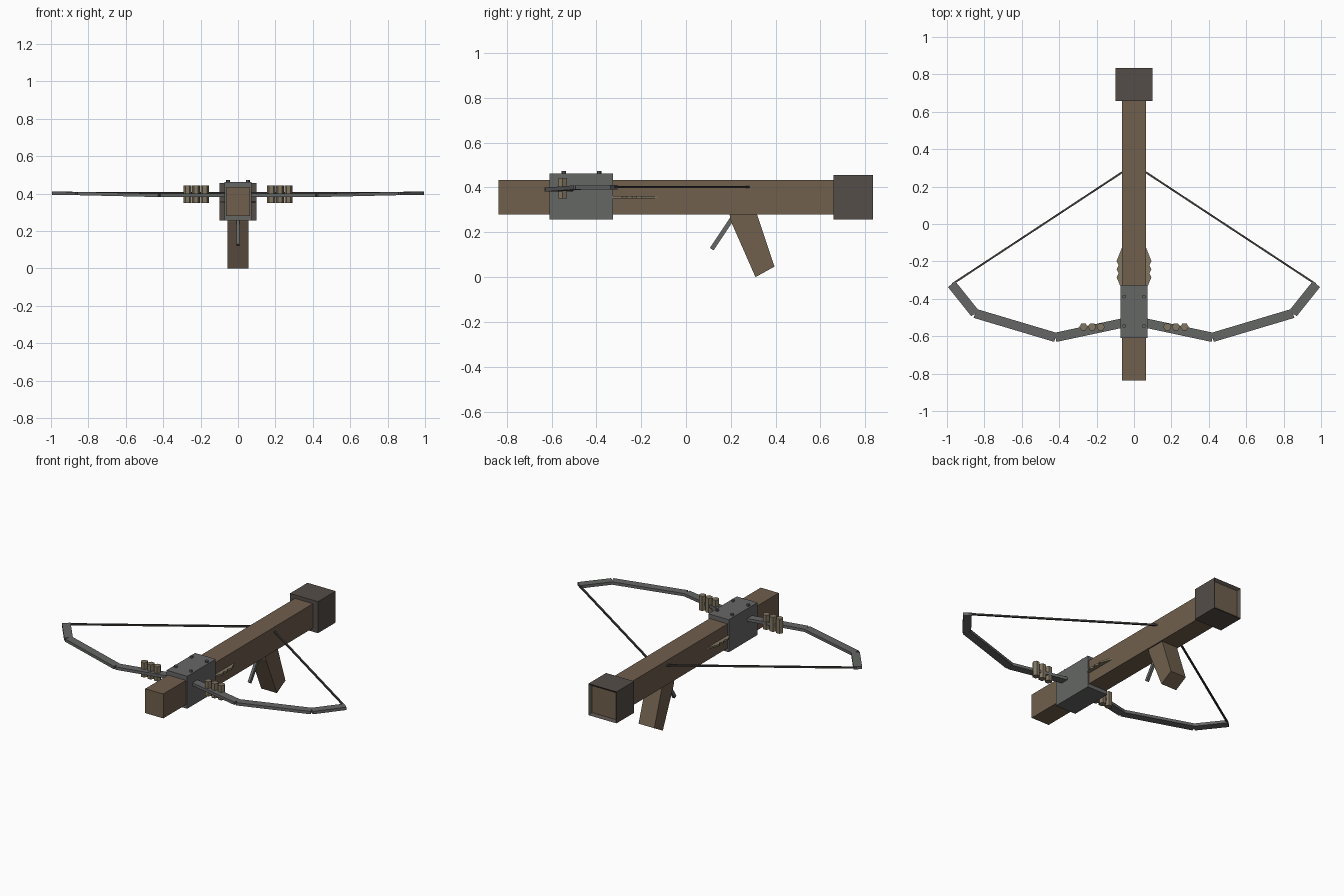
import bpy, bmesh, math
from mathutils import Vector, Matrix

if "Cube" in bpy.data.objects:
    bpy.data.objects.remove(bpy.data.objects["Cube"])


def mat(name, rgb):
    m = bpy.data.materials.new(name)
    m.diffuse_color = (*rgb, 1)
    m.use_nodes = True
    m.node_tree.nodes["Principled BSDF"].inputs["Base Color"].default_value = m.diffuse_color
    return m


WOOD = mat("wood", (0.16, 0.115, 0.075))
DARK = mat("dark_wood", (0.09, 0.075, 0.065))
STEEL = mat("steel", (0.13, 0.135, 0.13))
TAN = mat("binding", (0.22, 0.18, 0.12))
CORD = mat("cord", (0.05, 0.045, 0.04))


def finish(name, bm, material):
    bmesh.ops.recalc_face_normals(bm, faces=bm.faces)
    me = bpy.data.meshes.new(name)
    bm.to_mesh(me)
    bm.free()
    ob = bpy.data.objects.new(name, me)
    bpy.context.collection.objects.link(ob)
    me.materials.append(material)
    return ob


def box(name, lo, hi, material):
    lo, hi = Vector(lo), Vector(hi)
    bm = bmesh.new()
    bmesh.ops.create_cube(bm, size=1, matrix=Matrix.Translation((lo + hi) / 2)
                          @ Matrix.Diagonal((*(hi - lo), 1)))
    return finish(name, bm, material)


def bar(name, a, b, width, thick, material):
    """Rectangular bar from a to b, width measured sideways, thick upward."""
    a, b = Vector(a), Vector(b)
    d = (b - a).normalized()
    side = d.cross(Vector((0, 0, 1))).normalized()
    up = side.cross(d)
    rot = Matrix((d, side, up)).transposed().to_4x4()
    bm = bmesh.new()
    bmesh.ops.create_cube(bm, size=1, matrix=Matrix.Translation((a + b) / 2) @ rot
                          @ Matrix.Diagonal(((b - a).length, width, thick, 1)))
    return finish(name, bm, material)


def prism(name, points, offset, material):
    bm = bmesh.new()
    face = bm.faces.new([bm.verts.new(p) for p in points])
    ext = bmesh.ops.extrude_face_region(bm, geom=[face])
    moved = [v for v in ext["geom"] if isinstance(v, bmesh.types.BMVert)]
    bmesh.ops.translate(bm, verts=moved, vec=offset)
    if face.is_valid and len(face.edges[0].link_faces) < 2:
        bmesh.ops.holes_fill(bm, edges=bm.edges)
    return finish(name, bm, material)


def rod(name, centre, radius, height, sides, material):
    bm = bmesh.new()
    bmesh.ops.create_cone(bm, cap_ends=True, segments=sides, radius1=radius, radius2=radius,
                          depth=height, matrix=Matrix.Translation(centre)
                          @ Matrix.Rotation(math.pi / 2, 4, 'Z'))
    return finish(name, bm, material)


# Stock and metal collar
box("stock", (-0.063, -0.836, 0.28), (0.063, 0.67, 0.434), WOOD)
box("collar", (-0.072, -0.61, 0.257), (0.072, -0.325, 0.462), STEEL)

# Butt with a shallow recessed wooden end
butt = box("butt", (-0.098, 0.658, 0.257), (0.098, 0.834, 0.456), DARK)
butt.data.materials.append(WOOD)
bm = bmesh.new()
bm.from_mesh(butt.data)
back = max(bm.faces, key=lambda f: f.calc_center_median().y)
bmesh.ops.inset_region(bm, faces=[back], thickness=0.02)
bmesh.ops.translate(bm, verts=back.verts, vec=(0, -0.015, 0))
back.material_index = 1
bm.to_mesh(butt.data)
bm.free()

# Slanted grip and trigger
prism("grip", [(-0.055, y, z) for y, z in
               ((0.19, 0.3), (0.31, 0.3), (0.395, 0.047), (0.31, 0.0), (0.2, 0.25))],
      (0.11, 0, 0), WOOD)
bar("trigger", (0, 0.115, 0.125), (0, 0.225, 0.29), 0.016, 0.02, STEEL)

# Bow limbs, string, bindings, side plates and rivets on both sides
LIMB = [(0.04, -0.525, 0.392), (0.42, -0.606, 0.39), (0.85, -0.478, 0.4), (0.975, -0.322, 0.401)]
PLATE = [(0.05, -0.12), (0.064, -0.125), (0.093, -0.198), (0.082, -0.22), (0.093, -0.242),
         (0.082, -0.263), (0.093, -0.285), (0.075, -0.328), (0.05, -0.328)]
for s, tag in ((-1, "left"), (1, "right")):
    pts = [(s * x, y, z) for x, y, z in LIMB]
    for i in range(3):
        bar(f"limb_{tag}_{i + 1}", pts[i], pts[i + 1], 0.05, 0.018, STEEL)
    bar(f"string_{tag}", (s * 0.97, -0.32, 0.402), (s * 0.02, 0.305, 0.402), 0.01, 0.01, CORD)
    for i in range(3):
        rod(f"binding_{tag}_{i + 1}", (s * (0.178 + 0.046 * i), -0.55, 0.396),
            0.022, 0.092, 6, TAN)
    prism(f"side_plate_{tag}", [(s * x, y, 0.35) for x, y in PLATE], (0, 0, 0.011), TAN)
    for i, y in enumerate((-0.545, -0.388)):
        rod(f"rivet_{tag}_{i + 1}", (s * 0.053, y, 0.465), 0.01, 0.016, 8, STEEL)
